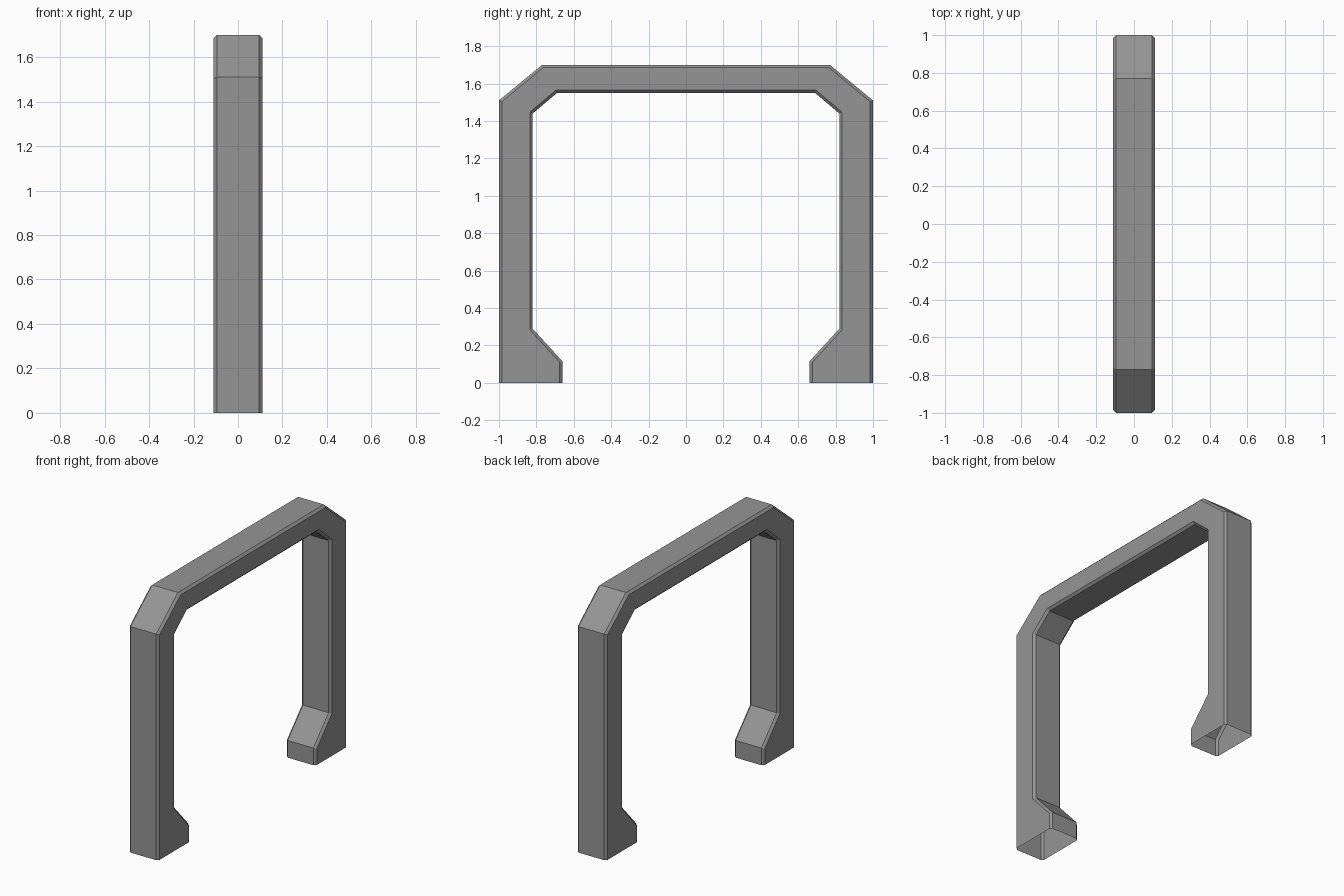
import bpy
import bmesh
from mathutils import Matrix, Vector

if "Cube" in bpy.data.objects:
    bpy.data.objects.remove(bpy.data.objects["Cube"])

HALF_WIDTH = 0.11
CHAMFER = 0.015

# Plain grey finish
grey = bpy.data.materials.new("grey")
grey.use_nodes = True
colour = (0.3, 0.3, 0.3, 1)
grey.diffuse_color = colour
grey.node_tree.nodes["Principled BSDF"].inputs["Base Color"].default_value = colour

# Half outline in y, z: up the outside, then down the inside to the foot
outer = [(1, 0), (1, 1.51), (0.77, 1.70)]
inner = [(0.69, 1.55), (0.82, 1.44), (0.82, 0.29), (0.66, 0.115), (0.66, 0)]


def mirrored(points):
    return [(-y, z) for y, z in reversed(points)]


outline = [Vector(p) for p in outer + mirrored(outer) + mirrored(inner) + inner]
count = len(outline)


def inset_outline(distance):
    """Move every edge inwards, except the open edges on the ground."""
    lines = []
    for i, a in enumerate(outline):
        b = outline[(i + 1) % count]
        along = (b - a).normalized()
        normal = Vector((-along.y, along.x))
        on_ground = a.y == 0 and b.y == 0
        lines.append((normal, normal.dot(a) + (0 if on_ground else distance)))
    points = []
    for i in range(count):
        (n1, d1), (n2, d2) = lines[i - 1], lines[i]
        points.append(Matrix((n1, n2)).inverted() @ Vector((d1, d2)))
    return points


# Arch shell: four outlines across the width, with chamfered long edges
bm = bmesh.new()
small = inset_outline(CHAMFER)
side = HALF_WIDTH - CHAMFER
layers = [(-HALF_WIDTH, small), (-side, outline), (side, outline), (HALF_WIDTH, small)]
rings = [[bm.verts.new((x, p.x, p.y)) for p in points] for x, points in layers]

for low, high in zip(rings, rings[1:]):
    for i in range(count):
        j = (i + 1) % count
        # The feet stay open underneath
        if outline[i].y == 0 and outline[j].y == 0:
            continue
        bm.faces.new((low[i], high[i], high[j], low[j]))

# Flat sides
bm.faces.new(list(reversed(rings[0])))
bm.faces.new(rings[-1])
bm.normal_update()

mesh = bpy.data.meshes.new("arch_frame")
bm.to_mesh(mesh)
bm.free()
mesh.materials.append(grey)
arch = bpy.data.objects.new("arch_frame", mesh)
bpy.context.collection.objects.link(arch)
